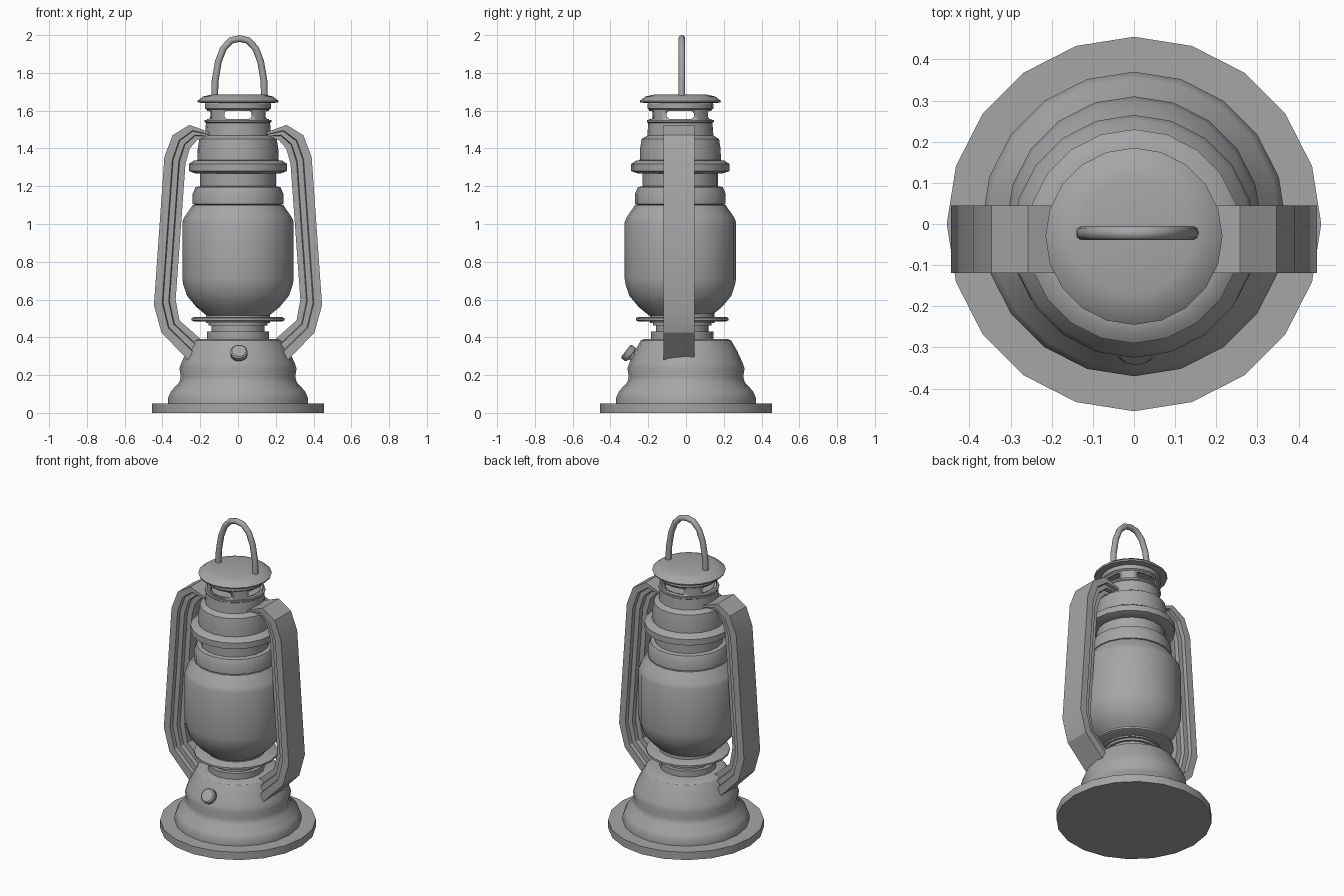
import bpy, bmesh, math
from mathutils import Vector

if "Cube" in bpy.data.objects:
    bpy.data.objects.remove(bpy.data.objects["Cube"], do_unlink=True)

GREY = (0.38, 0.38, 0.38, 1)
metal = bpy.data.materials.new("grey_metal")
metal.use_nodes = True
metal.diffuse_color = GREY
metal.node_tree.nodes["Principled BSDF"].inputs["Base Color"].default_value = GREY
SIDES = 20
AXIS_Y = -0.03


def finish(name, bm, angle=32):
    bmesh.ops.recalc_face_normals(bm, faces=bm.faces)
    mesh = bpy.data.meshes.new(name)
    bm.to_mesh(mesh)
    bm.free()
    obj = bpy.data.objects.new(name, mesh)
    bpy.context.collection.objects.link(obj)
    mesh.materials.append(metal)
    bpy.ops.object.select_all(action='DESELECT')
    obj.select_set(True)
    bpy.context.view_layer.objects.active = obj
    bpy.ops.object.shade_smooth_by_angle(angle=math.radians(angle))
    return obj


def skin(bm, loops, caps=True, closed=False):
    """Bridge equal vertex loops with quads."""
    rings = [[bm.verts.new(p) for p in loop] for loop in loops]
    pairs = list(zip(rings, rings[1:])) + ([(rings[-1], rings[0])] if closed else [])
    for a, b in pairs:
        for i in range(len(a)):
            j = (i + 1) % len(a)
            bm.faces.new((a[i], a[j], b[j], b[i]))
    if caps and not closed:
        bm.faces.new(rings[0])
        bm.faces.new(rings[-1])


def lathe(name, profile, y=AXIS_Y, closed=False, sides=SIDES):
    bm = bmesh.new()
    turns = [math.tau * i / sides for i in range(sides)]
    skin(bm, [[(r * math.cos(t), y + r * math.sin(t), z) for t in turns]
              for r, z in profile], closed=closed)
    return finish(name, bm)


# Foot and fuel tank
lathe("base_plate", [(0.455, 0), (0.455, 0.05)], y=0)
lathe("fuel_tank", [(0.37, 0.045), (0.37, 0.08), (0.355, 0.115), (0.312, 0.16),
                    (0.303, 0.19), (0.31, 0.235), (0.3, 0.265), (0.27, 0.33),
                    (0.24, 0.382), (0.22, 0.392)], y=0)

# Burner neck and tray
lathe("burner_neck", [(0.165, 0.385), (0.165, 0.43), (0.14, 0.43), (0.14, 0.462),
                      (0.155, 0.462), (0.155, 0.476), (0.17, 0.476), (0.17, 0.53)], y=-0.02)
lathe("burner_tray", [(0.235, 0.485), (0.245, 0.49), (0.245, 0.502), (0.235, 0.507)], y=-0.02)

# Globe
lathe("globe", [(0.165, 0.515), (0.22, 0.56), (0.27, 0.62), (0.29, 0.68), (0.295, 0.71),
                (0.295, 1.01), (0.285, 1.035), (0.24, 1.1)])

# Stepped collars and hood
lathe("collar", [(0.225, 1.1), (0.24, 1.106), (0.24, 1.16), (0.225, 1.195), (0.2, 1.2),
                 (0.2, 1.268), (0.225, 1.268), (0.26, 1.28), (0.26, 1.318),
                 (0.235, 1.335), (0.215, 1.338), (0.213, 1.4), (0.205, 1.45),
                 (0.175, 1.468), (0.17, 1.535), (0.177, 1.54), (0.177, 1.55)])

# Vented chimney with four through slots
chimney = lathe("chimney", [(0.165, 1.545), (0.165, 1.605), (0.175, 1.612), (0.175, 1.635),
                            (0.165, 1.65), (0.15, 1.65), (0.15, 1.545)], closed=True)
for along_x in (True, False):
    bm = bmesh.new()
    outline = [(sx * w, 1.578 + sz * h) for sx, sz, w, h in
               ((1, 1, 0.06, 0.021), (-1, 1, 0.06, 0.021), (-1, 1, 0.072, 0.01),
                (-1, -1, 0.072, 0.01), (-1, -1, 0.06, 0.021), (1, -1, 0.06, 0.021),
                (1, -1, 0.072, 0.01), (1, 1, 0.072, 0.01))]
    skin(bm, [[(d, AXIS_Y + w, z) if along_x else (w, AXIS_Y + d, z) for w, z in outline]
              for d in (-0.3, 0.3)])
    cutter = finish("vent_cutter", bm)
    cutter.hide_render = True
    bpy.context.view_layer.objects.active = chimney
    cut = chimney.modifiers.new("vents", 'BOOLEAN')
    cut.operation = 'DIFFERENCE'
    cut.solver = 'EXACT'
    cut.object = cutter
    # keep the cut ahead of any shading modifier
    chimney.modifiers.move(len(chimney.modifiers) - 1, 0)
    bpy.ops.object.modifier_apply(modifier=cut.name)
    bpy.data.objects.remove(cutter, do_unlink=True)

lathe("cap", [(0.175, 1.64), (0.212, 1.643), (0.215, 1.652), (0.185, 1.675), (0.14, 1.685)])

# Side arms: stepped section swept between an outer and an inner path
OUTER = [(0.15, 1.485), (0.257, 1.525), (0.346, 1.47), (0.39, 1.355),
         (0.445, 0.57), (0.405, 0.425), (0.265, 0.28)]
INNER = [(0.15, 1.455), (0.215, 1.445), (0.255, 1.4), (0.278, 1.32),
         (0.33, 0.6), (0.31, 0.49), (0.175, 0.37)]
STEPS = [(0, 0.0825), (0.38, 0.0825), (0.42, 0.06), (0.68, 0.06), (0.72, 0.035), (1, 0.035)]
section = STEPS + [(t, -w) for t, w in reversed(STEPS)]
for side, label in ((1, "left"), (-1, "right")):
    bm = bmesh.new()
    loops = []
    for o, i in zip(OUTER, INNER):
        points = [(Vector(o).lerp(Vector(i), t), w) for t, w in section]
        loops.append([(side * p.x, -0.037 + w, p.y) for p, w in points])
    skin(bm, loops)
    finish(label + "_arm", bm, 20)

# Filler knob, tilted off the front of the tank
knob = lathe("filler_knob", [(0.026, -0.07), (0.026, -0.012), (0.042, -0.01), (0.046, -0.003),
                             (0.046, 0.02), (0.038, 0.027)], y=0, sides=14)
knob.location = (0.005, -0.298, 0.312)
knob.rotation_euler.x = math.radians(52)

# Carrying bail
half = [(0.132, 1.67), (0.129, 1.76), (0.112, 1.86), (0.085, 1.93), (0.045, 1.972)]
path = [Vector((-x, 0, z)) for x, z in half] + [Vector((0, 0, 1.982))]
path += [Vector((x, 0, z)) for x, z in reversed(half)]
bm = bmesh.new()
loops = []
for k, p in enumerate(path):
    tangent = (path[min(k + 1, len(path) - 1)] - path[max(k - 1, 0)]).normalized()
    normal = Vector((-tangent.z, 0, tangent.x))
    loops.append([p + Vector((0.008, -0.022, 0)) + 0.018 * (
        normal * math.cos(a) + Vector((0, 1, 0)) * math.sin(a))
        for a in (math.tau * n / 10 for n in range(10))])
skin(bm, loops)
finish("bail_handle", bm, 50)
